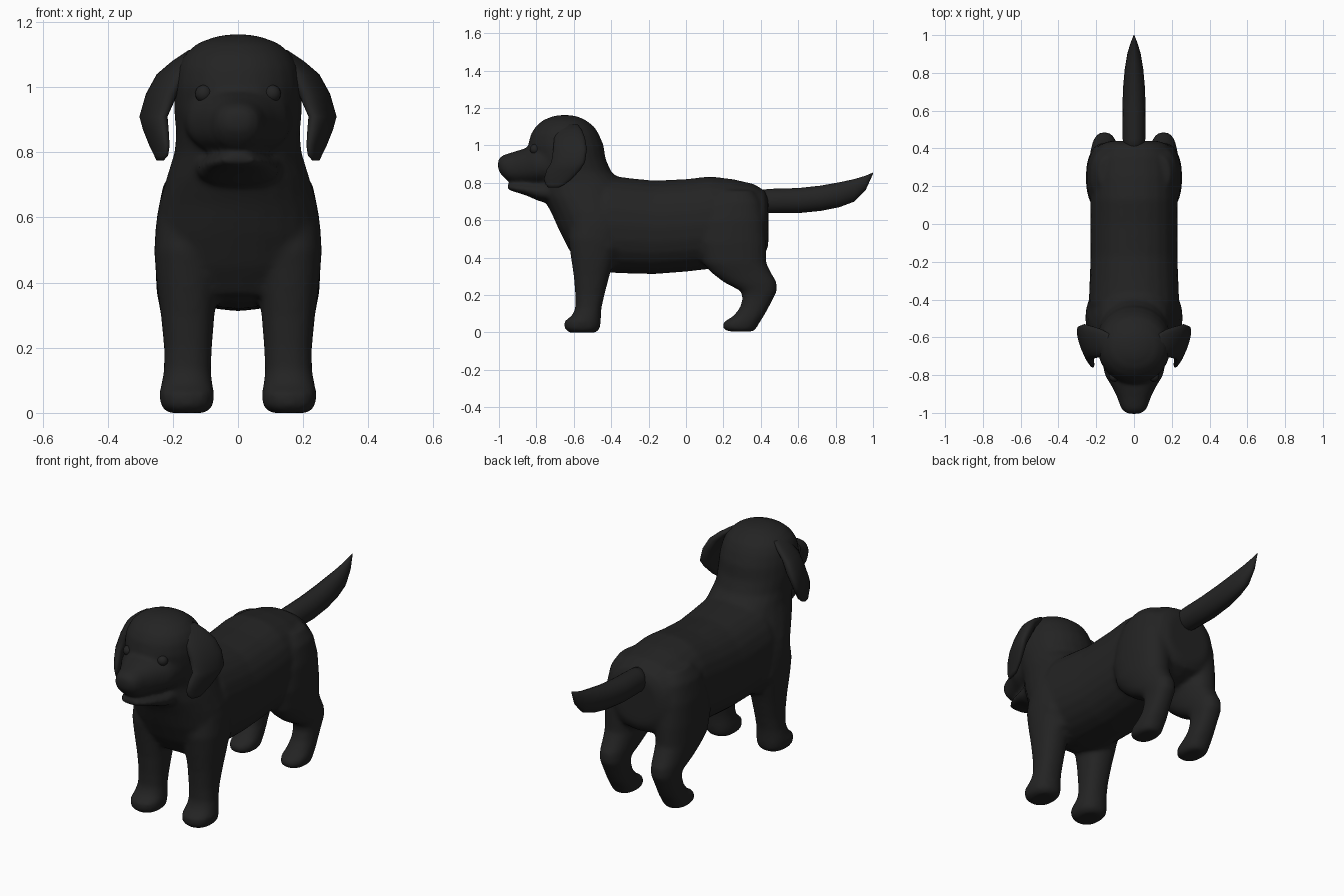
import bpy, bmesh, math

coat = bpy.data.materials.new("black coat")
coat.diffuse_color = (0.017, 0.017, 0.017, 1)


def loft(name, rows, axis, n=24, p=2.3, side=1, shear=0.0, shear_at=0.0):
    """Skin rounded sections. Row: (t, a0, a1, x0, x1); axis 'Z': t=z, a=y; axis 'Y': t=y, a=z."""
    bm = bmesh.new()
    rings = []
    for t, a0, a1, x0, x1 in rows:
        ring = []
        for i in range(n):
            u = 2 * math.pi * i / n
            c, s = math.cos(u), math.sin(u)
            x = (x0 + x1) / 2 + (x1 - x0) / 2 * math.copysign(abs(c) ** (2 / p), c)
            a = (a0 + a1) / 2 + (a1 - a0) / 2 * math.copysign(abs(s) ** (2 / p), s)
            y, z = (a, t) if axis == 'Z' else (t, a)
            x += shear * (y - shear_at)
            ring.append(bm.verts.new((side * x, y, z)))
        rings.append(ring)
    for r, q in zip(rings, rings[1:]):
        for i in range(n):
            bm.faces.new((r[i], r[(i + 1) % n], q[(i + 1) % n], q[i]))
    bm.faces.new(rings[0])
    bm.faces.new(rings[-1])
    bmesh.ops.recalc_face_normals(bm, faces=bm.faces)
    for f in bm.faces:
        f.smooth = True
    me = bpy.data.meshes.new(name)
    bm.to_mesh(me)
    bm.free()
    me.materials.append(coat)
    ob = bpy.data.objects.new(name, me)
    bpy.context.collection.objects.link(ob)
    return ob


def sym(rows):
    return [(t, a, b, -w, w) for t, a, b, w in rows]


# Trunk, rump to chest
trunk = loft("body", sym([
    (0.44, 0.46, 0.72, 0.13), (0.42, 0.42, 0.76, 0.18), (0.36, 0.39, 0.795, 0.21),
    (0.25, 0.36, 0.82, 0.225), (0.13, 0.34, 0.835, 0.23), (0.0, 0.325, 0.82, 0.23),
    (-0.17, 0.312, 0.812, 0.23), (-0.3, 0.315, 0.825, 0.235), (-0.42, 0.32, 0.84, 0.24),
    (-0.52, 0.34, 0.80, 0.23), (-0.60, 0.42, 0.74, 0.18)]), 'Y')

# Chest, neck and skull in one stack
neck = loft("neck_and_skull", sym([
    (0.36, -0.57, -0.32, 0.20), (0.45, -0.63, -0.28, 0.25), (0.55, -0.68, -0.28, 0.256),
    (0.64, -0.72, -0.28, 0.243), (0.72, -0.765, -0.30, 0.22), (0.80, -0.79, -0.33, 0.195),
    (0.86, -0.81, -0.40, 0.19), (0.93, -0.83, -0.43, 0.197), (1.0, -0.845, -0.44, 0.195),
    (1.06, -0.83, -0.465, 0.185), (1.10, -0.805, -0.49, 0.165), (1.135, -0.765, -0.535, 0.125),
    (1.155, -0.715, -0.58, 0.07), (1.162, -0.68, -0.62, 0.03)]), 'Z', p=2.1)

# Muzzle and lower jaw
muzzle = loft("muzzle", sym([
    (-0.72, 0.79, 1.02, 0.17), (-0.80, 0.79, 1.0, 0.155), (-0.86, 0.795, 0.985, 0.118),
    (-0.92, 0.80, 0.966, 0.088), (-0.96, 0.815, 0.955, 0.075), (-0.985, 0.84, 0.945, 0.062),
    (-1.005, 0.87, 0.925, 0.035)]), 'Y')
jaw = loft("jaw", sym([
    (-0.70, 0.69, 0.82, 0.14), (-0.78, 0.70, 0.80, 0.125), (-0.86, 0.735, 0.795, 0.10),
    (-0.92, 0.753, 0.79, 0.075), (-0.955, 0.765, 0.79, 0.045)]), 'Y')

parts = [trunk, neck, muzzle, jaw]
for s in (-1, 1):
    # Front legs with paws
    parts.append(loft("front_leg", [
        (0.0, -0.625, -0.48, 0.10, 0.215), (0.02, -0.65, -0.46, 0.076, 0.238),
        (0.06, -0.65, -0.455, 0.072, 0.242), (0.09, -0.61, -0.455, 0.079, 0.235),
        (0.13, -0.592, -0.452, 0.083, 0.228), (0.2, -0.592, -0.436, 0.08, 0.227),
        (0.3, -0.60, -0.41, 0.072, 0.237), (0.4, -0.615, -0.38, 0.06, 0.25),
        (0.5, -0.63, -0.36, 0.05, 0.258), (0.6, -0.62, -0.36, 0.04, 0.25),
        (0.7, -0.58, -0.39, 0.03, 0.215)], 'Z', side=s))
    # Hind legs, hocks set back
    parts.append(loft("hind_leg", [
        (0.005, 0.23, 0.36, 0.11, 0.205), (0.02, 0.195, 0.375, 0.09, 0.222),
        (0.055, 0.198, 0.395, 0.086, 0.226), (0.085, 0.25, 0.415, 0.09, 0.222),
        (0.13, 0.287, 0.44, 0.095, 0.218), (0.18, 0.302, 0.466, 0.095, 0.218),
        (0.22, 0.295, 0.487, 0.09, 0.222), (0.27, 0.20, 0.485, 0.08, 0.232),
        (0.32, 0.135, 0.455, 0.07, 0.24), (0.37, 0.09, 0.43, 0.06, 0.25),
        (0.48, 0.06, 0.43, 0.05, 0.255), (0.6, 0.08, 0.42, 0.05, 0.25),
        (0.70, 0.12, 0.40, 0.05, 0.23), (0.76, 0.18, 0.36, 0.06, 0.19)], 'Z', side=s))

# Fuse the parts into one skin and soften the joins
bpy.ops.object.select_all(action='DESELECT')
for ob in parts:
    ob.select_set(True)
bpy.context.view_layer.objects.active = trunk
bpy.ops.object.join()
rm = trunk.modifiers.new("fuse", 'REMESH')
rm.mode = 'VOXEL'
rm.voxel_size = 0.012
rm.use_smooth_shade = True
sm = trunk.modifiers.new("soften", 'SMOOTH')
sm.factor = 0.5
sm.iterations = 8
bpy.ops.object.modifier_apply(modifier="fuse")
bpy.ops.object.modifier_apply(modifier="soften")

# Tail
loft("tail", sym([
    (0.38, 0.645, 0.76, 0.05), (0.45, 0.638, 0.768, 0.06), (0.6, 0.638, 0.772, 0.062),
    (0.72, 0.65, 0.785, 0.058), (0.82, 0.67, 0.803, 0.049), (0.9, 0.70, 0.82, 0.036),
    (0.96, 0.76, 0.838, 0.018), (1.0, 0.848, 0.855, 0.002)]), 'Y', n=16, p=2)

for s, word in ((-1, "left"), (1, "right")):
    # Drooping ear flaps, flared outward at the back
    loft(word + "_ear", [
        (1.115, -0.66, -0.58, 0.10, 0.14), (1.08, -0.69, -0.555, 0.125, 0.19),
        (1.04, -0.705, -0.54, 0.16, 0.235), (0.98, -0.71, -0.53, 0.19, 0.266),
        (0.91, -0.72, -0.54, 0.225, 0.288), (0.87, -0.745, -0.565, 0.23, 0.284),
        (0.82, -0.76, -0.61, 0.235, 0.274), (0.79, -0.75, -0.65, 0.24, 0.268),
        (0.775, -0.735, -0.68, 0.253, 0.266)], 'Z', n=20, side=s, shear=0.3, shear_at=-0.64)
    # Eyes
    bpy.ops.mesh.primitive_uv_sphere_add(segments=16, ring_count=10, radius=0.027,
                                         location=(s * 0.105, -0.808, 0.98))
    eye = bpy.context.object
    eye.name = word + "_eye"
    eye.data.materials.append(coat)
    bpy.ops.object.shade_smooth()
